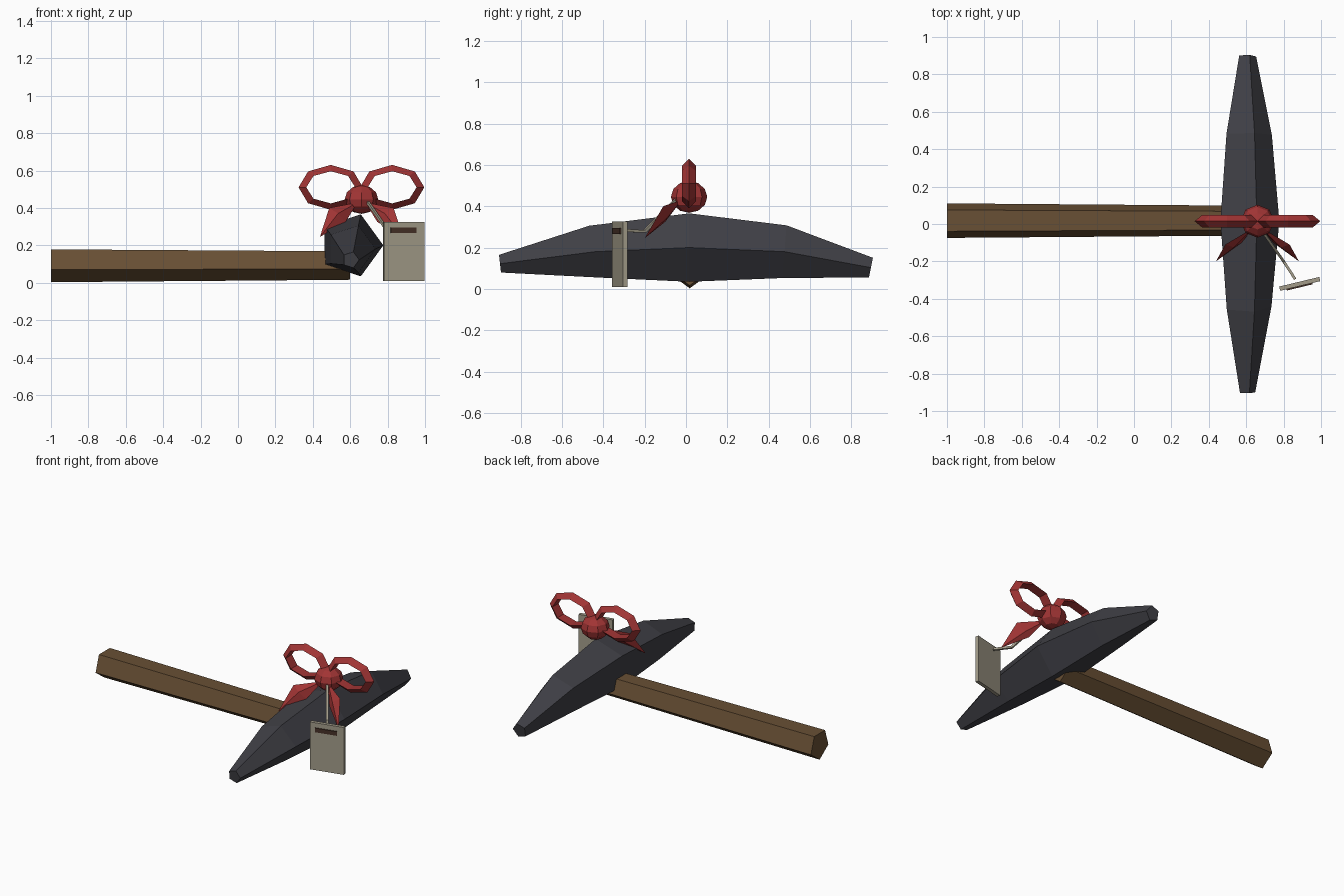
import bpy
from math import sin, cos, pi, radians
from mathutils import Vector, Matrix

if "Cube" in bpy.data.objects:
    bpy.data.objects.remove(bpy.data.objects["Cube"])


def material(name, rgb):
    m = bpy.data.materials.new(name)
    m.diffuse_color = (*rgb, 1)
    m.use_nodes = True
    m.node_tree.nodes["Principled BSDF"].inputs["Base Color"].default_value = m.diffuse_color
    return m


WOOD = material("wood", (0.14, 0.08, 0.035))
IRON = material("iron", (0.05, 0.05, 0.06))
RED = material("ribbon_red", (0.36, 0.035, 0.035))
CARD = material("card", (0.36, 0.33, 0.25))
MARK = material("mark", (0.06, 0.03, 0.02))


def finish(name, verts, faces, mat):
    me = bpy.data.meshes.new(name)
    me.from_pydata([tuple(v) for v in verts], [], faces)
    bpy.ops.object.select_all(action='DESELECT')
    ob = bpy.data.objects.new(name, me)
    bpy.context.collection.objects.link(ob)
    me.materials.append(mat)
    bpy.context.view_layer.objects.active = ob
    ob.select_set(True)
    bpy.ops.object.mode_set(mode='EDIT')
    bpy.ops.mesh.select_all(action='SELECT')
    bpy.ops.mesh.normals_make_consistent(inside=False)
    bpy.ops.object.mode_set(mode='OBJECT')
    return ob


def loft(name, rings, mat, closed=False):
    """Skin a list of equal-sized rings; cap the ends unless closed."""
    n, k = len(rings[0]), len(rings)
    verts = [v for r in rings for v in r]
    faces = []
    for i in range(k if closed else k - 1):
        a, b = i * n, (i + 1) % k * n
        faces += [(a + j, a + (j + 1) % n, b + (j + 1) % n, b + j) for j in range(n)]
    if not closed:
        faces += [tuple(range(n)), tuple(range((k - 1) * n, k * n))]
    return finish(name, verts, faces, mat)


def box(name, loc, size, angle, mat):
    bpy.ops.mesh.primitive_cube_add(size=1, location=loc, rotation=(0, 0, angle))
    ob = bpy.context.object
    ob.name, ob.scale = name, size
    ob.data.materials.append(mat)
    return ob


# Tapered five-sided handle, one edge pointing down
def handle_ring(x, r):
    return [(x, 0.018 + r * cos(-pi / 2 + i * 2 * pi / 5),
             0.1 + r * sin(-pi / 2 + i * 2 * pi / 5)) for i in range(5)]


loft("handle", [handle_ring(-1, 0.097), handle_ring(0.6, 0.084)], WOOD)


# Curved five-sided pick head: y, centre z, radius, lean of the section
def head_ring(y, z, r, lean):
    return [(0.603 + r * cos(i * 2 * pi / 5), y + lean * sin(i * 2 * pi / 5),
             z + r * sin(i * 2 * pi / 5)) for i in range(5)]


loft("pick_head", [head_ring(*s) for s in [
    (-0.9, 0.122, 0.045, -0.005), (-0.44, 0.18, 0.132, -0.03), (0.015, 0.2, 0.174, 0),
    (0.477, 0.18, 0.134, 0.01), (0.895, 0.103, 0.05, 0.01)]], IRON)

# Ribbon knot
KX, KY = 0.66, 0.015
bpy.ops.mesh.primitive_uv_sphere_add(segments=8, ring_count=6, radius=1, location=(KX, KY, 0.445))
knot = bpy.context.object
knot.name, knot.scale = "ribbon_knot", (0.09, 0.088, 0.077)
knot.data.materials.append(RED)

for side, tag in ((-1, "left"), (1, "right")):
    # Eight-sided bow loop with a triangular section
    rings = []
    for i in range(8):
        c, s = cos(i * pi / 4), sin(i * pi / 4)
        ring = [(0.172, 0.12, 0), (0.131, 0.086, -0.034), (0.131, 0.086, 0.034)]
        rings.append([(KX + side * 0.164 + a * c, KY + dy, 0.51 + b * s) for a, b, dy in ring])
    loft("bow_loop_" + tag, rings, RED, closed=True)

    # Leaf-shaped ribbon tail
    pts = [(0.02, -0.02, 0.43), (0.172, -0.11, 0.40), (0.222, -0.2, 0.245),
           (0.085, -0.10, 0.325), (0.125, -0.125, 0.37), (0.125, -0.09, 0.345)]
    faces = [f for i in range(4) for f in ((i, (i + 1) % 4, 4), ((i + 1) % 4, i, 5))]
    finish("ribbon_tail_" + tag, [(KX + side * x, y, z) for x, y, z in pts], faces, RED)

# Bent string between knot and tag
path = [Vector(p) for p in ((0.68, -0.03, 0.45), (0.80, -0.2, 0.278), (0.862, -0.295, 0.283))]
side_dir = Vector((0.82, 0.57, 0))
rings = []
for i, p in enumerate(path):
    d = (path[min(i + 1, 2)] - path[max(i - 1, 0)]).normalized()
    up = side_dir.cross(d).normalized()
    rings.append([p + 0.01 * (side_dir * cos(a) + up * sin(a))
                  for a in (pi / 4, 3 * pi / 4, 5 * pi / 4, 7 * pi / 4)])
loft("tag_string", rings, CARD)

# Hanging tag with a dark bar on its front
turn = radians(13.5)
box("tag", (0.886, -0.32, 0.168), (0.221, 0.023, 0.316), turn, CARD)
front = Vector((0.886, -0.32, 0.28)) + Matrix.Rotation(turn, 3, 'Z') @ Vector((-0.004, -0.012, 0))
box("tag_bar", front, (0.142, 0.013, 0.028), turn, MARK)
